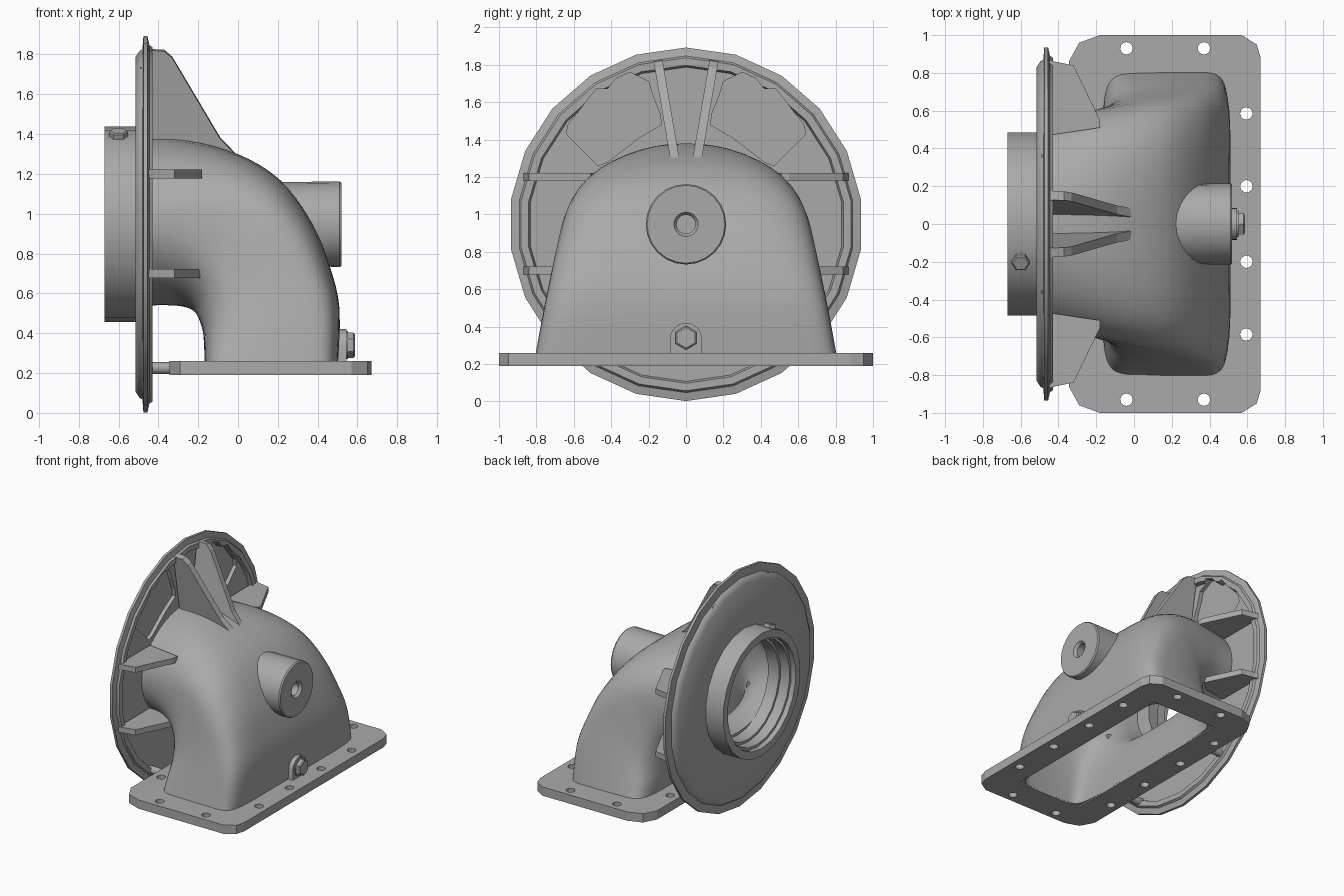
import bpy, bmesh, math
from mathutils import Matrix, Vector

cube = bpy.data.objects.get("Cube")
if cube:
    bpy.data.objects.remove(cube)

metal = bpy.data.materials.new("cast_grey")
metal.use_nodes = True
GREY = (0.4, 0.4, 0.4, 1)
metal.diffuse_color = GREY
metal.node_tree.nodes["Principled BSDF"].inputs["Base Color"].default_value = GREY
AXIS_Z = 0.947
HUB = Matrix.Translation((0, 0, AXIS_Z))


def finish(name, bm, matrix=None, smooth=True):
    bmesh.ops.recalc_face_normals(bm, faces=bm.faces)
    if matrix:
        bm.transform(matrix)
    mesh = bpy.data.meshes.new(name)
    bm.to_mesh(mesh)
    bm.free()
    mesh.materials.append(metal)
    ob = bpy.data.objects.new(name, mesh)
    bpy.context.collection.objects.link(ob)
    if smooth:
        bpy.ops.object.select_all(action='DESELECT')
        ob.select_set(True)
        bpy.context.view_layer.objects.active = ob
        bpy.ops.object.shade_smooth_by_angle(angle=math.radians(35))
    return ob


def loft(bm, rings, closed=False):
    """Bridge equal-length rings of points with quads."""
    rows = [[bm.verts.new(p) for p in ring] for ring in rings]
    pairs = list(zip(rows, rows[1:])) + ([(rows[-1], rows[0])] if closed else [])
    for a, b in pairs:
        for i in range(len(a)):
            j = (i + 1) % len(a)
            bm.faces.new((a[i], a[j], b[j], b[i]))
    return rows


def circle(x, r, n):
    return [(x, r * math.sin(math.tau * i / n), r * math.cos(math.tau * i / n)) for i in range(n)]


def lathe(name, profile, n, matrix=HUB, closed=False):
    """Spin (x, radius) points about the x axis; open profiles get end caps."""
    bm = bmesh.new()
    rows = loft(bm, [circle(x, r, n) for x, r in profile], closed)
    if not closed:
        bm.faces.new(rows[0])
        bm.faces.new(rows[-1])
    return finish(name, bm, matrix)


def prism(name, pts, axis, a, b, matrix=None, smooth=False):
    """Extrude a 2D outline along one axis from a to b."""
    place = {'x': lambda u, v, t: (t, u, v), 'y': lambda u, v, t: (u, t, v),
             'z': lambda u, v, t: (u, v, t)}[axis]
    bm = bmesh.new()
    rows = loft(bm, [[place(u, v, t) for u, v in pts] for t in (a, b)])
    bm.faces.new(rows[0])
    bm.faces.new(rows[1])
    return finish(name, bm, matrix, smooth)


def cut(target, cutter):
    mod = target.modifiers.new("cut", 'BOOLEAN')
    mod.operation, mod.solver, mod.object = 'DIFFERENCE', 'EXACT', cutter
    cutter.hide_render = True
    cutter.hide_set(True)
    bpy.context.view_layer.objects.active = target
    bpy.ops.object.modifier_apply(modifier=mod.name)
    bpy.data.objects.remove(cutter)


# Round cover with its collar and stepped bore
cover = lathe("round_cover", [
    (-.67, .43), (-.67, .49), (-.515, .49), (-.515, .84), (-.495, .87), (-.48, .88),
    (-.475, .945), (-.455, .945), (-.445, .9), (-.43, .89), (-.43, .85), (-.46, .84),
    (-.46, .38), (-.55, .39), (-.55, .41), (-.63, .41), (-.63, .43)], 22, closed=True)
kidney = [(.30, 1.76), (.37, 1.73), (.42, 1.67), (.48, 1.67), (.63, 1.48), (.64, 1.43), (.47, 1.26),
          (.42, 1.28), (.25, 1.41), (.13, 1.48), (.14, 1.54), (.18, 1.64), (.20, 1.71)]
for side in (1, -1):
    cut(cover, prism("pocket_cutter", [(side * y, z) for y, z in kidney], 'x', -.49, -.4))

# Elbow duct: outer x, z, inner x, z, half width, squareness
stations = [
    (-.46, 1.38, -.46, .54, .56, 2), (-.3, 1.375, -.33, .54, .58, 2.2),
    (-.1, 1.335, -.26, .53, .61, 2.6), (.1, 1.25, -.22, .51, .64, 3.2),
    (.25, 1.13, -.2, .48, .67, 3.8), (.38, .94, -.185, .44, .70, 4.6),
    (.46, .74, -.175, .4, .73, 5.5), (.51, .52, -.17, .33, .765, 7),
    (.5, .2, -.165, .2, .815, 9)]


def spline(keys, steps=4):
    keys = [Vector(k) for k in keys]
    out = []
    for i in range(len(keys) - 1):
        a, b, c, d = (keys[min(max(i + k, 0), len(keys) - 1)] for k in (-1, 0, 1, 2))
        for s in range(steps):
            t = s / steps
            out.append(b + (c - a) * t / 2 + (a * 2 - b * 5 + c * 4 - d) * t * t / 2
                       + (b * 3 - a - c * 3 + d) * t ** 3 / 2)
    return out + [keys[-1]]


def section(st, wall, n=48):
    ox, oz, ix, iz, w, power = st
    top, low = Vector((ox, 0, oz)), Vector((ix, 0, iz))
    half = (top - low) / 2
    half *= 1 - wall / half.length
    ring = []
    for i in range(n):
        c, s = math.cos(math.tau * i / n), math.sin(math.tau * i / n)
        u = math.copysign(abs(c) ** (2 / power), c)
        v = math.copysign(abs(s) ** (2 / power), s)
        ring.append((top + low) / 2 + half * u + Vector((0, (w - wall) * v, 0)))
    return ring


path = spline(stations)
bm = bmesh.new()
loft(bm, [section(s, 0) for s in path] + [section(s, .05) for s in reversed(path)], closed=True)
finish("elbow_duct", bm)

# Base flange with opening and twelve bolt holes
corner = [(.67, .88), (.65, .95), (.57, 1), (-.18, 1), (-.29, .96), (-.345, .86)]
flange = prism("base_flange", corner + [(x, -y) for x, y in reversed(corner)], 'z', .19, .26)
cut(flange, prism("opening_cutter", [(-.115, -.765), (.45, -.765), (.45, .765), (-.115, .765)], 'z', .1, .4))
spots = [(-.04, .93), (.37, .93)] + [(x, y) for x in (.595, -.27) for y in (.2, .585)]
for x, y in spots:
    for side in (1, -1):
        hole = [(x + u, side * y + v) for _, u, v in circle(0, .033, 12)]
        cut(flange, prism("hole_cutter", hole, 'z', .1, .4))

# Side webs and spacer pins, mirrored left and right
web = [(-.45, .47), (-.45, .87), (-.42, .86), (-.32, .84), (-.18, .55), (-.18, .51)]
for side, word in ((1, "left"), (-1, "right")):
    for z, level in ((1.2, "upper"), (.7, "lower")):
        prism(f"{level}_{word}_web", [(x, side * y) for x, y in web], 'z', z - .022, z + .022)
    lathe(f"{word}_spacer_pin", [(-.46, .03), (-.34, .03)], 12, Matrix.Translation((0, side * .46, .225)))

# Pair of radial fins above the duct
fin = [(-.45, .4), (-.45, .89), (-.37, .885), (-.33, .85), (-.09, .44), (0, .345), (0, .33)]
for side, word in ((1, "left"), (-1, "right")):
    prism(f"{word}_top_fin", fin, 'y', -.024, .024, HUB @ Matrix.Rotation(-side * math.radians(9.7), 4, 'X'))

# Rear boss with blind hole; its root follows the slope of the duct
boss = lathe("rear_boss", [(0, .212), (.51, .215), (.52, .208), (.52, .065), (.5, .05), (.4, .05)], 24)
for v in boss.data.vertices:
    if v.co.x < .1:
        v.co.x = .19 + (1.165 - v.co.z) * .58

# Drain pad with hex plug
arch = [(-.085, .25), (.085, .25)]
arch += [(.085 * math.cos(math.pi * i / 10), .335 + .085 * math.sin(math.pi * i / 10)) for i in range(11)]
prism("drain_pad", arch, 'x', .45, .545, smooth=True)
DRAIN = Matrix.Translation((0, 0, .34))
lathe("drain_washer", [(.5, .07), (.553, .07)], 20, DRAIN)
lathe("drain_plug", [(.5, .064), (.58, .064), (.587, .055)], 6, DRAIN)

# Hex plug on the collar, pointing outward
tilt = HUB @ Matrix.Rotation(math.radians(24), 4, 'X') @ Matrix.Translation((-.6, 0, 0))
lathe("collar_plug", [(.45, .048), (.508, .048), (.515, .04)], 6, tilt @ Matrix.Rotation(-math.pi / 2, 4, 'Y'))
